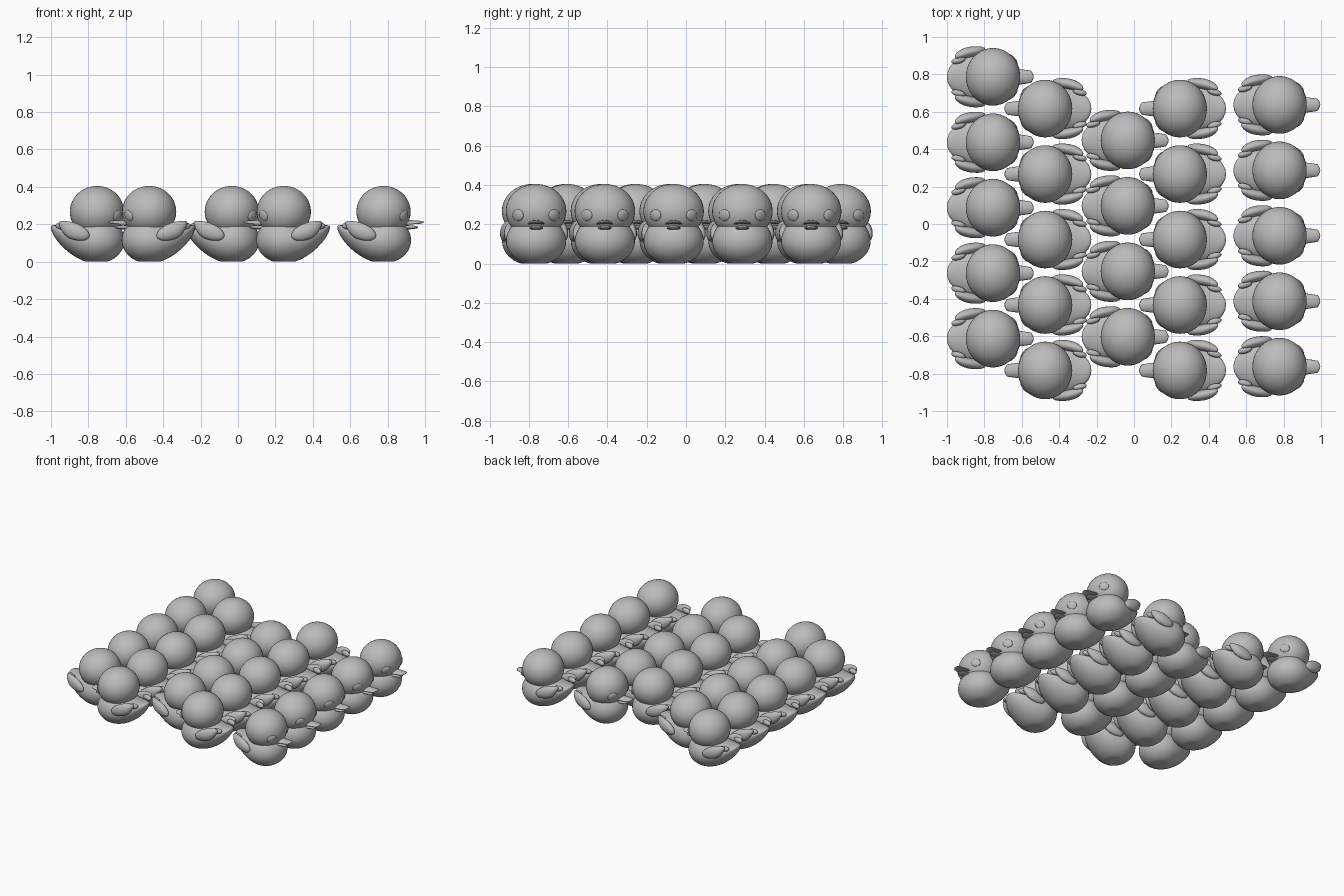
import bpy, bmesh, math
from mathutils import Matrix, Vector

if "Cube" in bpy.data.objects:
    bpy.data.objects.remove(bpy.data.objects["Cube"])

grey = bpy.data.materials.new("plain grey")
grey.diffuse_color = (0.5, 0.5, 0.5, 1)
grey.use_nodes = True
grey.node_tree.nodes["Principled BSDF"].inputs["Base Color"].default_value = grey.diffuse_color


def blob(name, parts, segs=32, rings=20):
    """Mesh of smooth deformed spheres; each part maps a unit-sphere point."""
    bm = bmesh.new()
    for shape in parts:
        new = bmesh.ops.create_uvsphere(bm, u_segments=segs, v_segments=rings, radius=1)["verts"]
        for v in new:
            v.co = shape(v.co.copy())
    bmesh.ops.recalc_face_normals(bm, faces=bm.faces)
    mesh = bpy.data.meshes.new(name)
    bm.to_mesh(mesh)
    bm.free()
    mesh.materials.append(grey)
    mesh.shade_smooth()
    return mesh


def body(p):
    # round breast, rear stretched and lifted into a tail, flat underside
    t = max(0.0, -p.x)
    x = p.x * 0.147 - 0.1 * t ** 2
    y = p.y * 0.153 * (1 + 0.15 * t ** 4)
    up = 0.13 * (1 - 0.55 * t)
    z = 0.118 + p.z * (0.123 if p.z < 0 else up) + 0.072 * t ** 3
    return Vector((x, y, max(z, 0.004) - 0.004))


def head(p):
    return Vector((p.x * 0.145, p.y * 0.154, 0.267 + p.z * 0.138))


def bill(length, width, thick, height, arch):
    # broad blunt bill, its sides drooping
    def shape(p):
        r = math.hypot(p.x, p.y)
        square = r / max(abs(p.x), abs(p.y), 1e-6)
        k = 1 + 0.45 * (square - 1)
        y = p.y * k * width * (1 - 0.12 * p.x)
        x = min(p.x * k, 1.0 + 0.02 * p.x)
        return Vector((0.13 + x * length, y, height + p.z * thick - arch * y * y))
    return shape


def wing(side):
    # teardrop, rear tip bent upward and inward
    def shape(p):
        t = max(0.0, -p.x)
        q = Vector((p.x * 0.092, p.y * 0.028, p.z * 0.044 * (1 - 0.35 * t * t)))
        q.z += 0.016 * t * t
        q.y -= 0.012 * t * t
        q = Matrix.Rotation(math.radians(20), 3, 'Y') @ q
        q = Matrix.Rotation(math.radians(10), 3, 'Z') @ q
        q += Vector((-0.126, 0.132, 0.164))
        q.y *= side
        return q
    return shape


def feather(side):
    # small inner lobe behind the wing
    return lambda p: Vector((-0.185 + p.x * 0.038, side * (0.088 + p.y * 0.018 + p.x * 0.008),
                             0.192 + p.z * 0.02))


def eye(side):
    # shallow button following the curve of the head
    def shape(p):
        y, z = 0.092 + p.y * 0.028, 0.246 + p.z * 0.029
        x = 0.145 * math.sqrt(1 - (y / 0.154) ** 2 - ((z - 0.267) / 0.138) ** 2)
        return Vector((x + p.x * 0.006, side * (y + p.x * 0.004), z))
    return shape


parts = {
    "body": blob("body", [body], 40, 28),
    "head": blob("head", [head], 40, 24),
    "upper_bill": blob("upper_bill", [bill(0.088, 0.042, 0.010, 0.212, 6)], 24, 12),
    "lower_bill": blob("lower_bill", [bill(0.055, 0.034, 0.011, 0.184, 3)], 24, 12),
    "wings": blob("wings", [wing(1), wing(-1)], 20, 14),
    "tail_feathers": blob("tail_feathers", [feather(1), feather(-1)], 14, 8),
    "eyes": blob("eyes", [eye(1), eye(-1)], 16, 10),
}

# columns of ducks: head x, first y, count, turned to face left
columns = [
    (-0.754, 0.787, 5, False),
    (-0.475, 0.617, 5, True),
    (-0.033, 0.447, 4, False),
    (0.245, 0.617, 5, True),
    (0.778, 0.637, 5, False),
]
for c, (x, y0, count, turned) in enumerate(columns, 1):
    for r in range(count):
        place = Matrix.Translation((x, y0 - 0.35 * r, 0))
        if turned:
            place = place @ Matrix.Rotation(math.pi, 4, 'Z')
        for name, mesh in parts.items():
            ob = bpy.data.objects.new(f"duck_{c}_{r + 1}_{name}", mesh)
            bpy.context.collection.objects.link(ob)
            ob.matrix_world = place
